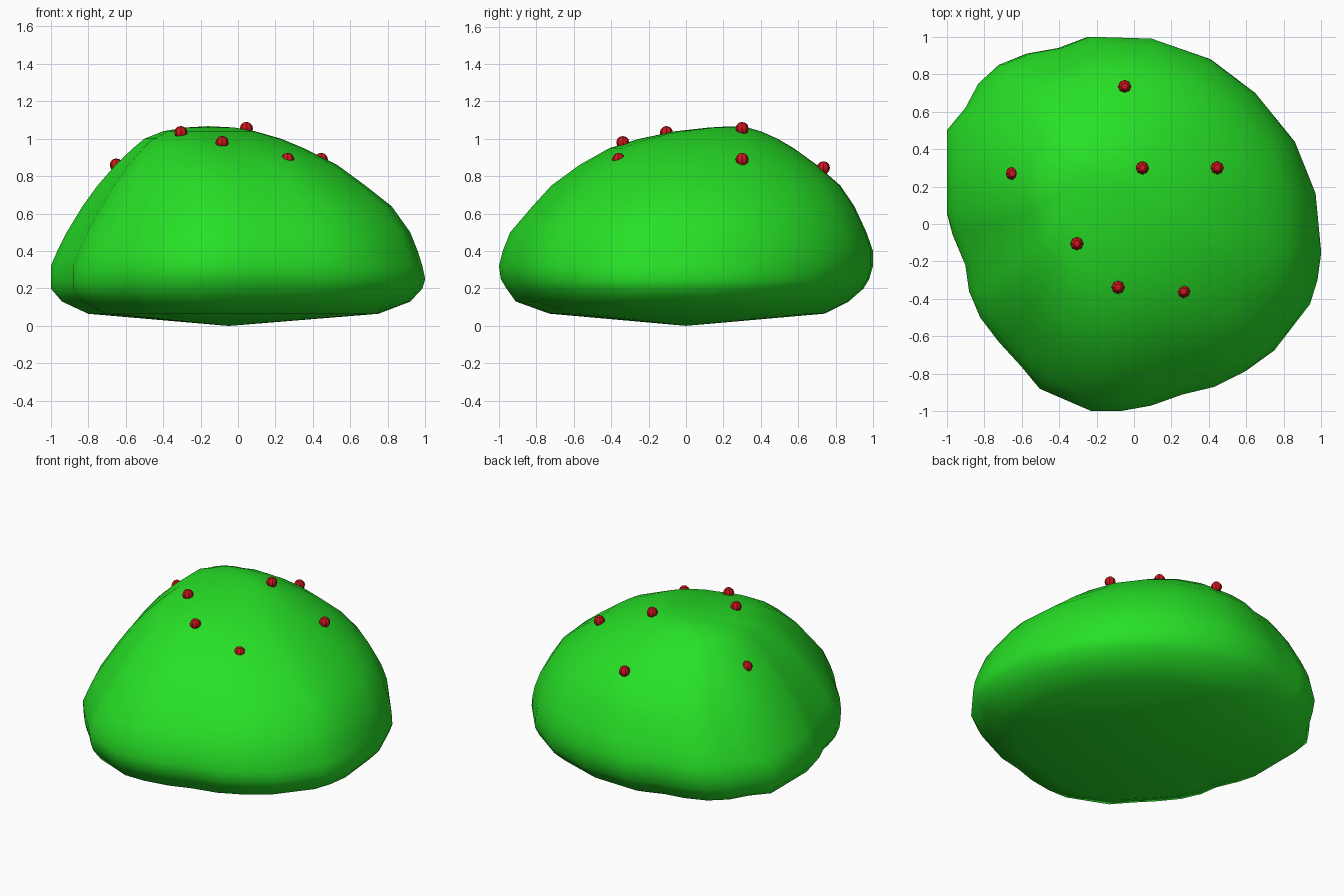
import bpy, bmesh, math

if "Cube" in bpy.data.objects:
    bpy.data.objects.remove(bpy.data.objects["Cube"])


def material(name, rgb):
    m = bpy.data.materials.new(name)
    m.diffuse_color = (*rgb, 1)
    m.use_nodes = True
    m.node_tree.nodes["Principled BSDF"].inputs["Base Color"].default_value = m.diffuse_color
    return m


leaf_green = material("leaf green", (0.02, 0.75, 0.02))
berry_red = material("berry red", (0.6, 0.008, 0.012))

# Lumpy plan outline of the bush, anticlockwise from the right
PLAN = [(1, -.15), (.97, .17), (.86, .45), (.66, .7), (.42, .88), (.1, .99),
        (-.24, 1), (-.4, .94), (-.57, .91), (-.72, .85), (-.83, .75), (-.9, .62),
        (-1, .5), (-1, .07), (-.97, -.05), (-.9, -.22), (-.88, -.36), (-.82, -.5),
        (-.72, -.63), (-.6, -.76), (-.5, -.88), (-.22, -1), (-.07, -1), (.1, -.97),
        (.27, -.91), (.44, -.87), (.6, -.79), (.75, -.68), (.94, -.43), (.98, -.3)]

# Height, then left / right / front / back extent of each ring
RINGS = [(.065, -.80, .75, -.73, .74), (.13, -.94, .92, -.91, .87),
         (.20, -1, .985, -.96, .95), (.25, -1, 1, -.99, .98),
         (.32, -1, .985, -1, 1), (.40, -.965, .96, -.98, 1),
         (.50, -.915, .92, -.94, .965), (.64, -.83, .82, -.82, .90),
         (.75, -.75, .68, -.72, .825), (.86, -.655, .53, -.57, .70),
         (.95, -.56, .35, -.41, .575), (1.0, -.50, .23, -.25, .49),
         (1.04, -.40, .09, -.06, .40), (1.06, -.28, -.02, .12, .33)]


def finish(bm, name, mat, angle):
    bmesh.ops.recalc_face_normals(bm, faces=bm.faces)
    me = bpy.data.meshes.new(name)
    bm.to_mesh(me)
    bm.free()
    me.materials.append(mat)
    ob = bpy.data.objects.new(name, me)
    bpy.context.collection.objects.link(ob)
    bpy.ops.object.select_all(action='DESELECT')
    ob.select_set(True)
    bpy.context.view_layer.objects.active = ob
    bpy.ops.object.shade_smooth_by_angle(angle=math.radians(angle))
    return ob


# Bush: stacked rings closed by a shallow cone below and a cap on top
bm = bmesh.new()
loops = []
for z, x0, x1, y0, y1 in RINGS:
    cx, cy, hx, hy = (x0 + x1) / 2, (y0 + y1) / 2, (x1 - x0) / 2, (y1 - y0) / 2
    loops.append([bm.verts.new((cx + hx * u, cy + hy * v, z)) for u, v in PLAN])
n = len(PLAN)
bottom = bm.verts.new((-.05, 0, 0))
top = bm.verts.new((-.16, .24, 1.067))
for i in range(n):
    j = (i + 1) % n
    bm.faces.new((bottom, loops[0][j], loops[0][i]))
    bm.faces.new((top, loops[-1][i], loops[-1][j]))
    for a, b in zip(loops, loops[1:]):
        bm.faces.new((a[i], a[j], b[j], b[i]))
finish(bm, "bush", leaf_green, 80)

# Berries scattered over the crown
BERRIES = [(-.05, .735, .845), (-.65, .27, .86), (.045, .30, 1.055), (.445, .30, .89),
           (-.305, -.105, 1.033), (-.085, -.338, .98), (.265, -.36, .89)]
for k, p in enumerate(BERRIES):
    bm = bmesh.new()
    bmesh.ops.create_uvsphere(bm, u_segments=8, v_segments=6, radius=.035)
    bmesh.ops.translate(bm, verts=bm.verts, vec=p)
    finish(bm, f"berry_{k + 1}", berry_red, 30)
